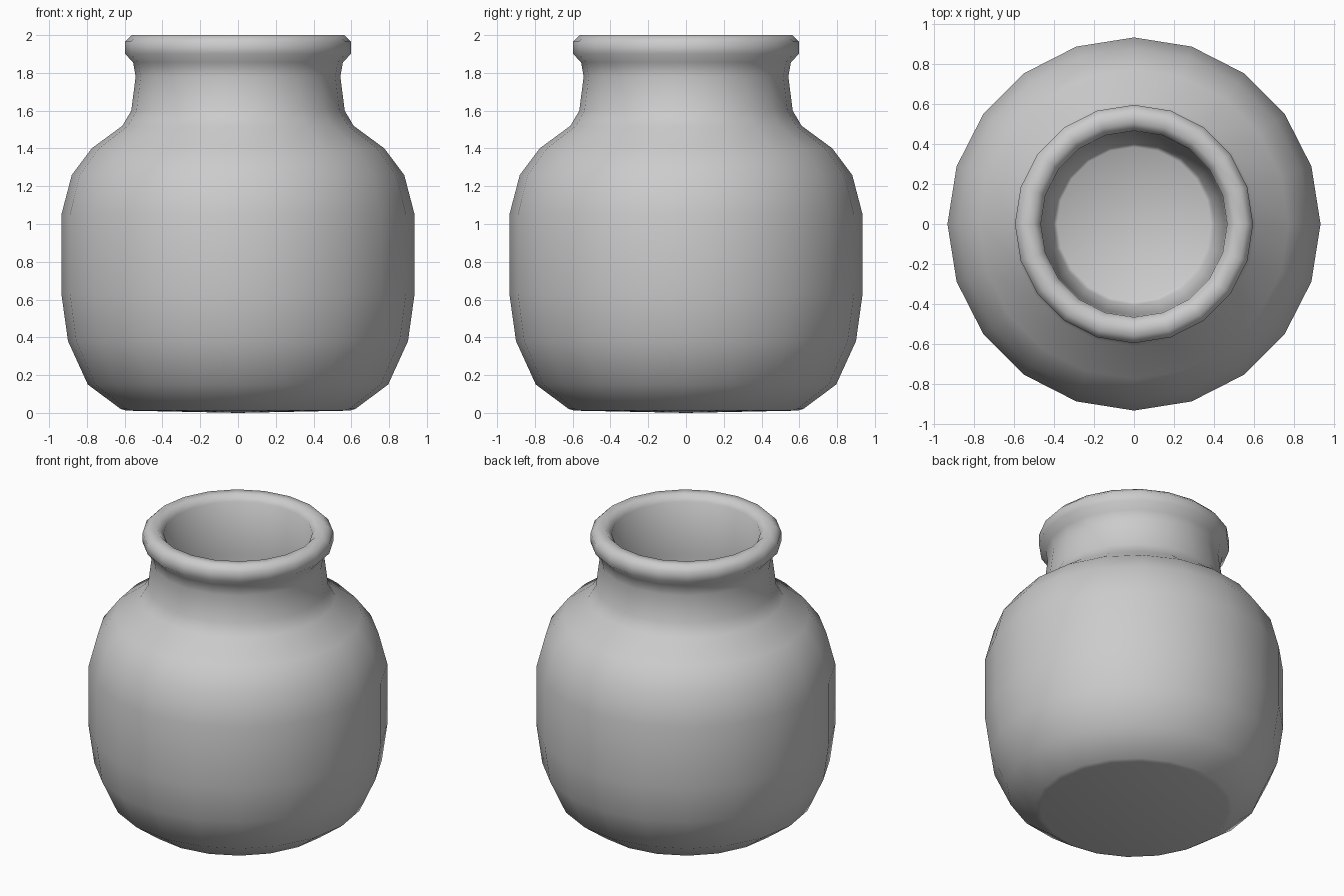
import bpy, bmesh
from math import cos, sin, pi

if "Cube" in bpy.data.objects:
    bpy.data.objects.remove(bpy.data.objects["Cube"])

SEGMENTS = 20

# Radius/height profile: from the base, up the outside, over the lip, down inside
profile = [
    (0.59, 0.012), (0.62, 0.02),                               # foot
    (0.795, 0.15), (0.90, 0.38), (0.935, 0.63), (0.935, 1.05),  # belly
    (0.88, 1.26), (0.775, 1.40), (0.612, 1.52),                # shoulder
    (0.565, 1.60), (0.542, 1.78), (0.555, 1.855),              # neck
    (0.597, 1.90), (0.597, 1.965), (0.562, 2.0),               # rolled lip
    (0.505, 2.0), (0.467, 1.96),
    (0.464, 1.60), (0.455, 1.05), (0.405, 0.27), (0.385, 0.255),  # inside wall
]


def lathe(name, points, bottom_z, floor_z):
    bm = bmesh.new()
    rings = []
    for r, z in points:
        rings.append([bm.verts.new((r * cos(2 * pi * i / SEGMENTS),
                                    r * sin(2 * pi * i / SEGMENTS), z))
                      for i in range(SEGMENTS)])
    for a, b in zip(rings, rings[1:]):
        for i in range(SEGMENTS):
            j = (i + 1) % SEGMENTS
            bm.faces.new((a[i], a[j], b[j], b[i]))
    # Underside and inner floor as triangle fans
    for ring, z in ((rings[0], bottom_z), (rings[-1], floor_z)):
        centre = bm.verts.new((0, 0, z))
        for i in range(SEGMENTS):
            bm.faces.new((ring[i], ring[(i + 1) % SEGMENTS], centre))
    bmesh.ops.recalc_face_normals(bm, faces=bm.faces)
    for f in bm.faces:
        f.smooth = True
    mesh = bpy.data.meshes.new(name)
    bm.to_mesh(mesh)
    bm.free()
    obj = bpy.data.objects.new(name, mesh)
    bpy.context.collection.objects.link(obj)
    return obj


lathe("clay_pot", profile, 0.0, 0.25)
